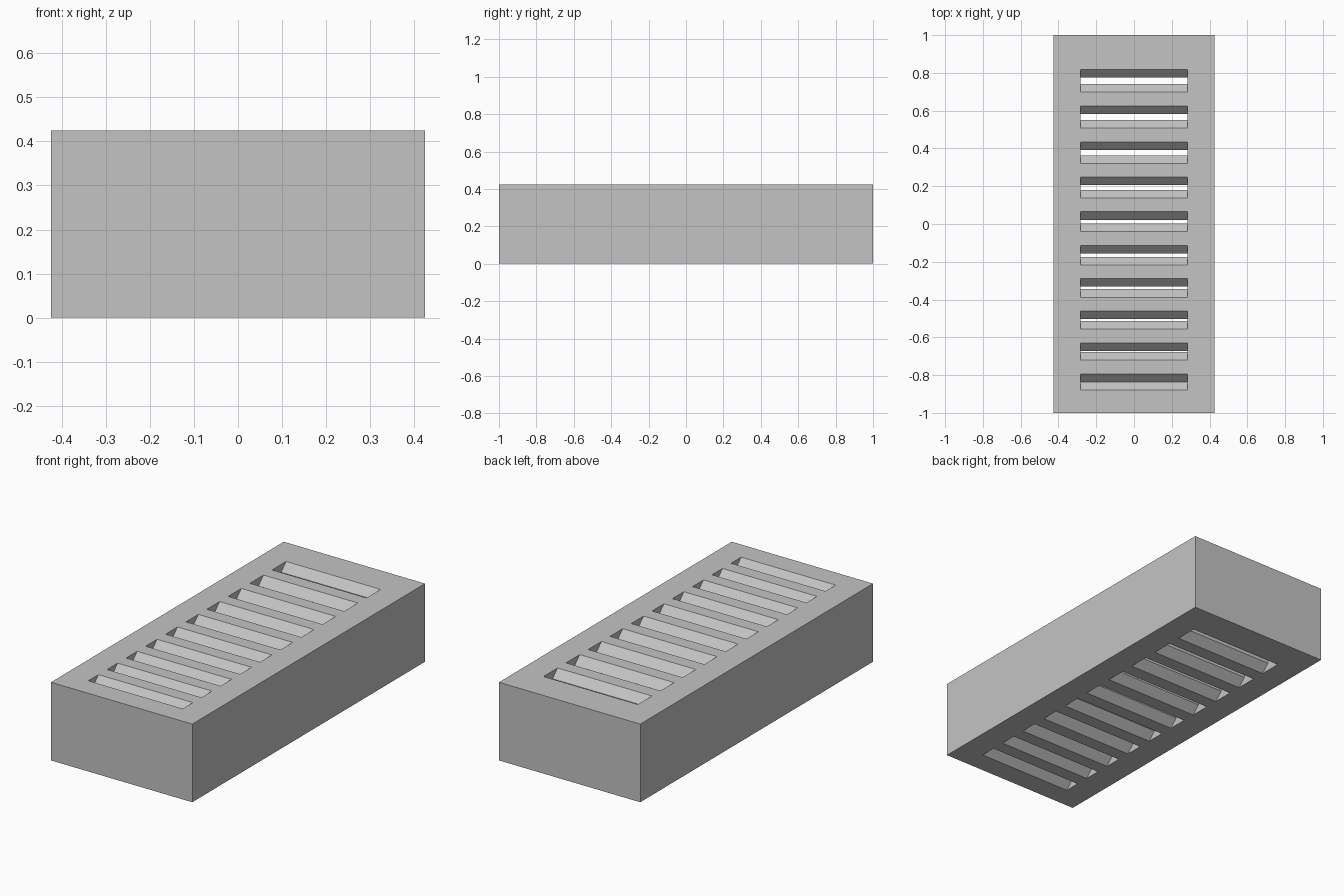
import bpy
import bmesh

if "Cube" in bpy.data.objects:
    bpy.data.objects.remove(bpy.data.objects["Cube"], do_unlink=True)

WIDTH, LENGTH, HEIGHT = 0.85, 2.0, 0.425
SLOT_HALF = 0.284            # half the slot length, along x
BEVEL = 0.0425               # 45 degree flare at both slot mouths
LAND = 0.0732                # solid strip between neighbouring slots
COUNT = 10
WIDE, NARROW = 0.036, 0.002  # throat of the first and the last slot
OVER = 0.01                  # cutter overshoot past the block

grey = bpy.data.materials.new("plain grey")
grey.use_nodes = True
colour = (0.55, 0.55, 0.55, 1)
grey.diffuse_color = colour
grey.node_tree.nodes["Principled BSDF"].inputs["Base Color"].default_value = colour


def make_object(name, bm):
    bmesh.ops.recalc_face_normals(bm, faces=bm.faces)
    mesh = bpy.data.meshes.new(name)
    bm.to_mesh(mesh)
    bm.free()
    mesh.materials.append(grey)
    obj = bpy.data.objects.new(name, mesh)
    bpy.context.collection.objects.link(obj)
    return obj


def add_prism(bm, profile, half):
    """Extrude a closed (y, z) profile from -half to +half along x."""
    ends = [[bm.verts.new((x, y, z)) for y, z in profile] for x in (-half, half)]
    for ring in ends:
        bm.faces.new(ring)
    for i in range(len(profile)):
        j = (i + 1) % len(profile)
        bm.faces.new((ends[0][i], ends[0][j], ends[1][j], ends[1][i]))


# Solid block
bm = bmesh.new()
w, l = WIDTH / 2, LENGTH / 2
add_prism(bm, [(-l, 0), (l, 0), (l, HEIGHT), (-l, HEIGHT)], w)
block = make_object("slotted_block", bm)

# Graduated slots, flared at the top and the bottom
bm = bmesh.new()
edge = 0.819
for i in range(COUNT):
    throat = WIDE + (NARROW - WIDE) * i / (COUNT - 1)
    mid = edge - BEVEL - throat / 2
    t, m = throat / 2, throat / 2 + BEVEL + OVER
    side = [(m, -OVER), (t, BEVEL), (t, HEIGHT - BEVEL), (m, HEIGHT + OVER)]
    profile = [(mid + y, z) for y, z in side]
    profile += [(mid - y, z) for y, z in reversed(side)]
    add_prism(bm, profile, SLOT_HALF)
    edge -= throat + 2 * BEVEL + LAND
cutter = make_object("slot_cutter", bm)
cutter.hide_render = True

# Cut the slots, then drop the cutter
cut = block.modifiers.new("slots", "BOOLEAN")
cut.operation = "DIFFERENCE"
cut.solver = "EXACT"
cut.object = cutter
bpy.context.view_layer.objects.active = block
block.select_set(True)
bpy.ops.object.modifier_apply(modifier=cut.name)
bpy.data.objects.remove(cutter, do_unlink=True)
